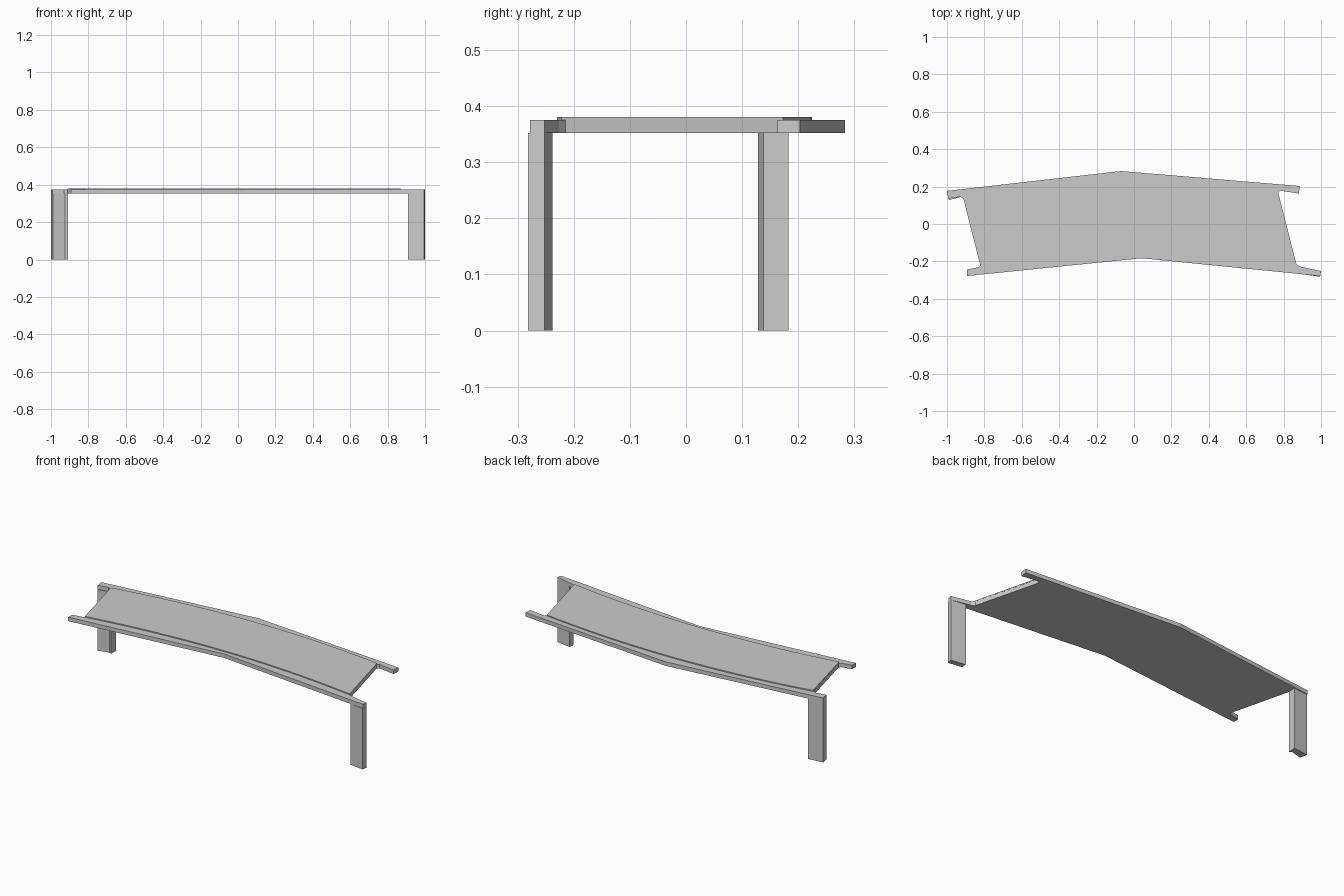
import bpy, bmesh
from mathutils import Vector

cube = bpy.data.objects.get("Cube")
if cube:
    bpy.data.objects.remove(cube, do_unlink=True)

grey = bpy.data.materials.new("light grey")
grey.use_nodes = True
colour = (0.6, 0.6, 0.6, 1)
grey.diffuse_color = colour
grey.node_tree.nodes["Principled BSDF"].inputs["Base Color"].default_value = colour


def prism(name, outline, z0, z1):
    """Extrude a plan outline, listed counter-clockwise, from z0 to z1."""
    bm = bmesh.new()
    face = bm.faces.new([bm.verts.new((x, y, z0)) for x, y in outline])
    ext = bmesh.ops.extrude_face_region(bm, geom=[face])
    verts = [v for v in ext["geom"] if isinstance(v, bmesh.types.BMVert)]
    bmesh.ops.translate(bm, verts=verts, vec=(0, 0, z1 - z0))
    bmesh.ops.recalc_face_normals(bm, faces=bm.faces)
    mesh = bpy.data.meshes.new(name)
    bm.to_mesh(mesh)
    bm.free()
    mesh.materials.append(grey)
    obj = bpy.data.objects.new(name, mesh)
    bpy.context.collection.objects.link(obj)
    return obj


def bow(a, b, rise, steps=20):
    """Shallow arc from a to b that bulges towards +y."""
    a, b = Vector(a), Vector(b)
    return [a.lerp(b, i / steps) + Vector((0, 4 * rise * (i / steps) * (1 - i / steps)))
            for i in range(steps + 1)]


SLAB_BOTTOM, SLAB_TOP, DECK_TOP = 0.352, 0.375, 0.381

# Bent slab with side rails that run past the deck ends
prism("bent_slab", [
    (-0.893, -0.278), (0.04, -0.183), (0.995, -0.278), (1.0, -0.252),
    (0.882, -0.226), (0.868, -0.215), (0.77, 0.168), (0.782, 0.178),
    (0.882, 0.163), (0.886, 0.203), (-0.07, 0.283), (-1.0, 0.177),
    (-0.993, 0.135), (-0.93, 0.146), (-0.912, 0.135), (-0.822, -0.222),
    (-0.833, -0.232), (-0.893, -0.243)], SLAB_BOTTOM, SLAB_TOP)

# Thin walking surface with bowed long edges
front = bow((-0.82, -0.23), (0.87, -0.222), 0.066)
back = bow((-0.912, 0.14), (0.77, 0.173), 0.067)
prism("deck_surface", front + back[::-1], SLAB_TOP, DECK_TOP)

# One leg at each of two opposite corners
prism("front_left_leg", [
    (0.91, -0.27), (0.995, -0.282), (1.0, -0.252), (0.912, -0.238)], 0, SLAB_BOTTOM)
prism("back_right_leg", [
    (-0.99, 0.128), (-0.925, 0.145), (-0.91, 0.138), (-0.908, 0.183),
    (-1.0, 0.173)], 0, SLAB_BOTTOM)
